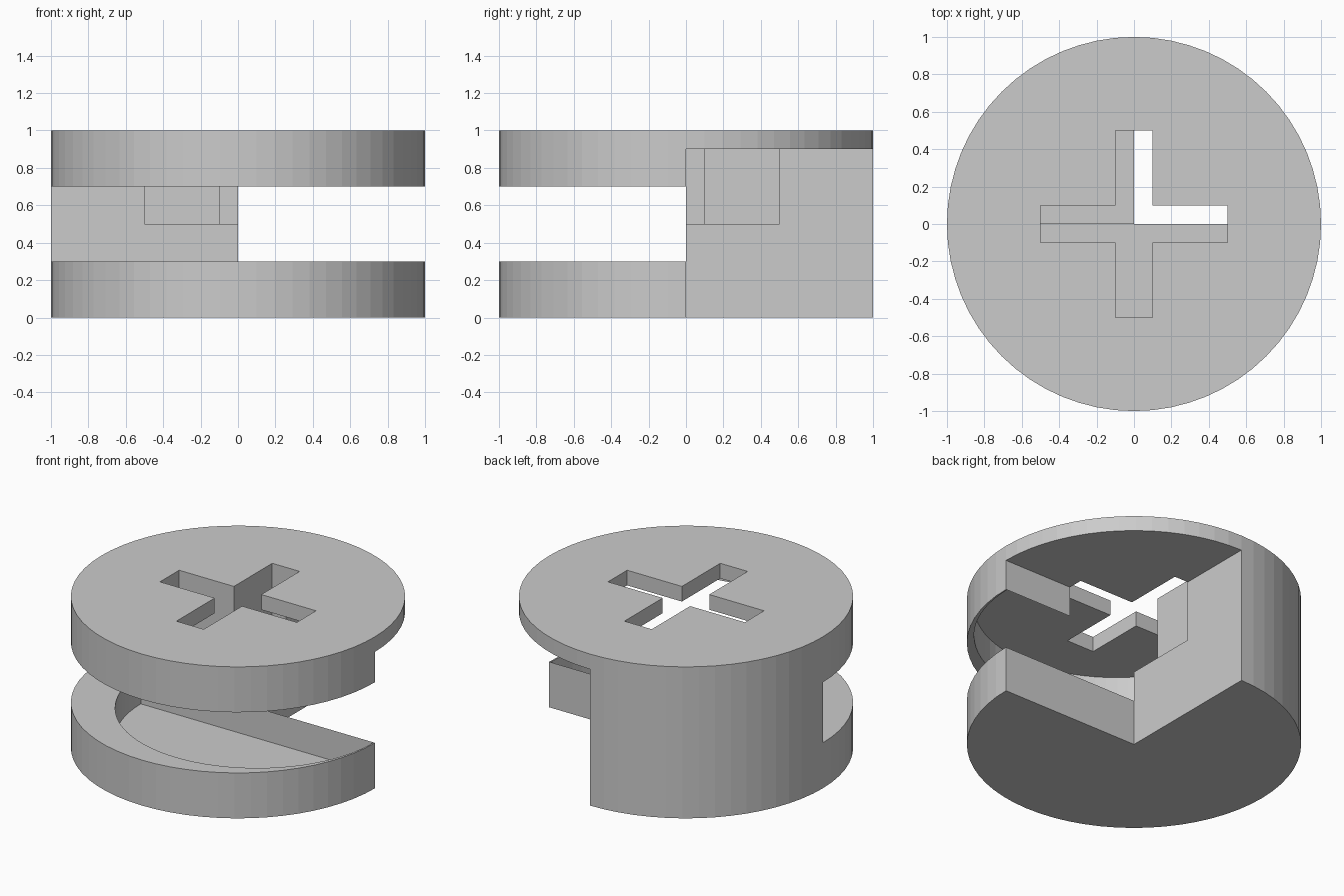
import bpy, bmesh
from math import cos, sin, pi

if "Cube" in bpy.data.objects:
    bpy.data.objects.remove(bpy.data.objects["Cube"])


def prism(name, pts, z0, z1):
    """Solid made by extruding a flat outline from z0 up to z1."""
    bm = bmesh.new()
    face = bm.faces.new([bm.verts.new((x, y, z0)) for x, y in pts])
    top = bmesh.ops.extrude_face_region(bm, geom=[face])["geom"]
    bmesh.ops.translate(bm, vec=(0, 0, z1 - z0),
                        verts=[v for v in top if isinstance(v, bmesh.types.BMVert)])
    bmesh.ops.recalc_face_normals(bm, faces=bm.faces)
    mesh = bpy.data.meshes.new(name)
    bm.to_mesh(mesh)
    bm.free()
    ob = bpy.data.objects.new(name, mesh)
    bpy.context.collection.objects.link(ob)
    return ob


def arc(cx, r, a0, a1, n):
    return [(cx + r * cos(a0 + (a1 - a0) * i / n), r * sin(a0 + (a1 - a0) * i / n))
            for i in range(n + 1)]


def rect(x0, y0, x1, y1):
    return [(x0, y0), (x1, y0), (x1, y1), (x0, y1)]


# Round body
body = prism("cam_body", arc(0, 1, 0, 2 * pi, 64)[:-1], 0, 1)

# Plus-shaped driver recess outline
a, b = 0.1, 0.5
plus = [(b, -a), (b, a), (a, a), (a, b), (-a, b), (-a, a),
        (-b, a), (-b, -a), (-a, -a), (-a, -b), (a, -b), (a, -a)]

cutters = [
    # Side slot across the front half
    prism("slot_cutter", rect(-1.5, -1.5, 1.5, 0), 0.3, 0.7),
    # Off-centre hollow in the front half
    prism("hollow_cutter", arc(0.14, 0.85, pi, 2 * pi, 40), 0.1, 0.9),
    # Open back right quarter below the top plate
    prism("quarter_cutter", rect(0, 0, 1.5, 1.5), -0.5, 0.9),
    # Driver recess
    prism("recess_cutter", plus, 0.5, 1.5),
]

bpy.context.view_layer.objects.active = body
for c in cutters:
    c.hide_render = True
    mod = body.modifiers.new(c.name, "BOOLEAN")
    mod.operation = "DIFFERENCE"
    mod.solver = "EXACT"
    mod.object = c
    bpy.ops.object.modifier_apply(modifier=mod.name)
    bpy.data.objects.remove(c)
